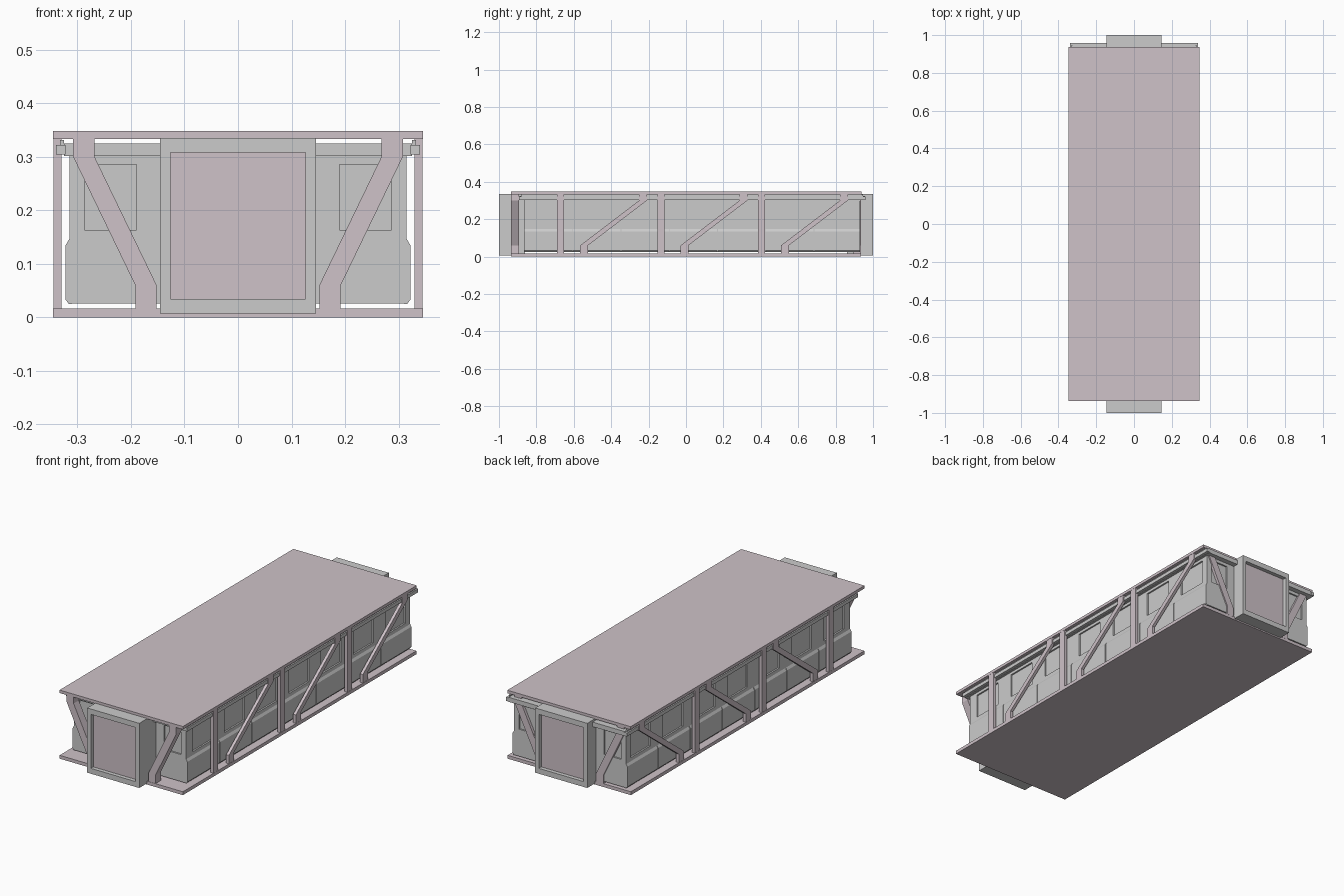
import bpy, bmesh, math
from mathutils import Vector

if "Cube" in bpy.data.objects:
    bpy.data.objects.remove(bpy.data.objects["Cube"])

pink = bpy.data.materials.new("pale_mauve")
pink.diffuse_color = (0.62, 0.54, 0.58, 1)
pink.use_nodes = True
pink.node_tree.nodes["Principled BSDF"].inputs["Base Color"].default_value = pink.diffuse_color


def finish(name, bm, mat=None):
    bmesh.ops.recalc_face_normals(bm, faces=bm.faces)
    me = bpy.data.meshes.new(name)
    bm.to_mesh(me)
    bm.free()
    ob = bpy.data.objects.new(name, me)
    bpy.context.collection.objects.link(ob)
    if mat:
        me.materials.append(mat)
    return ob


def add_box(bm, x, y, z):
    vs = bmesh.ops.create_cube(bm, size=1)["verts"]
    for v in vs:
        v.co = Vector([(r[0] + r[1]) / 2 + c * (r[1] - r[0]) for r, c in zip((x, y, z), v.co)])


def box(name, x, y, z, mat=None):
    bm = bmesh.new()
    add_box(bm, x, y, z)
    return finish(name, bm, mat)


def prism(name, profile, a, b, to3d, mat=None):
    """Extrude a 2D profile from depth a to depth b; to3d maps (u, v, depth)."""
    bm = bmesh.new()
    lo = [bm.verts.new(to3d(u, v, a)) for u, v in profile]
    hi = [bm.verts.new(to3d(u, v, b)) for u, v in profile]
    bm.faces.new(lo)
    bm.faces.new(hi)
    n = len(lo)
    for i in range(n):
        j = (i + 1) % n
        bm.faces.new((lo[i], lo[j], hi[j], hi[i]))
    return finish(name, bm, mat)


def brace_profile(u_low, u_high, w):
    """Cranked strut: short upright, diagonal, short upright."""
    path = [(u_low, 0.014), (u_low, 0.06), (u_high, 0.30), (u_high, 0.336)]
    return [(u - w / 2, z) for u, z in path] + [(u + w / 2, z) for u, z in reversed(path)]


# Floor and roof slabs
box("floor_slab", (-.346, .346), (-.936, .936), (0, .017), pink)
box("roof_slab", (-.346, .346), (-.936, .938), (.333, .348), pink)

# Carriage body with recessed windows on all sides
F, B = -.866, .93
body = box("carriage_body", (-.315, .315), (F, B), (.026, .31))
window_y = [-.735 + .258 * i for i in range(7)]
cut = bmesh.new()
for s in (-1, 1):
    for y in window_y:
        add_box(cut, sorted((s * .307, s * .36)), (y - .08, y + .08), (.165, .288))
    for y in (F, B):
        add_box(cut, sorted((s * .19, s * .287)), (y - .008, y + .008), (.163, .286))
cutter = finish("window_cutter", cut)
cutter.hide_render = True
cutter.hide_viewport = True
mod = body.modifiers.new("windows", "BOOLEAN")
mod.object = cutter
mod.solver = "EXACT"

# Lower side panels, chamfered, one per window
panel = [(.31, .025), (.316, .025), (.322, .033), (.322, .135), (.315, .147), (.31, .147)]
for s in (-1, 1):
    for i, y in enumerate(window_y):
        y0 = F if i == 0 else y - .127
        y1 = B if i == 6 else y + .127
        prism("side_panel", panel, y0, y1, lambda u, v, d, s=s: (s * u, d, v))

# Cornice around the carriage top, with gutter lips on the sides
box("cornice", (-.325, .325), (-.89, .957), (.302, .325))
for s in (-1, 1):
    box("gutter_rail", sorted((s * .322, s * .34)), (-.893, .959), (.304, .322))
    box("gutter_lip", sorted((s * .325, s * .333)), (-.88, .945), (.32, .331))

# Side posts and diagonal braces
for s in (-1, 1):
    for i in range(3):
        y = -.671 + .537 * i
        box("side_post", sorted((s * .33, s * .345)), (y - .019, y + .019), (.014, .336), pink)
        prism("side_brace", brace_profile(y + .126, y + .441, .042), .33, .345,
              lambda u, v, d, s=s: (s * d, u, v), pink)

# Diagonal braces on both ends
for s in (-1, 1):
    for a, b in ((-.935, -.893), (.895, .9365)):
        prism("end_brace", brace_profile(.172, .288, .04), a, b,
              lambda u, v, d, s=s: (s * u, d, v), pink)

# End portals: grey frame with a recessed coloured door
for s in (-1, 1):
    y = sorted((s * .86, s * 1.0))
    for t in (-1, 1):
        box("portal_jamb", sorted((t * .126, t * .146)), y, (.007, .335))
    box("portal_sill", (-.126, .126), y, (.007, .034))
    box("portal_lintel", (-.126, .126), y, (.308, .335))
    box("portal_door", (-.126, .126), sorted((s * .87, s * .98)), (.034, .308), pink)
